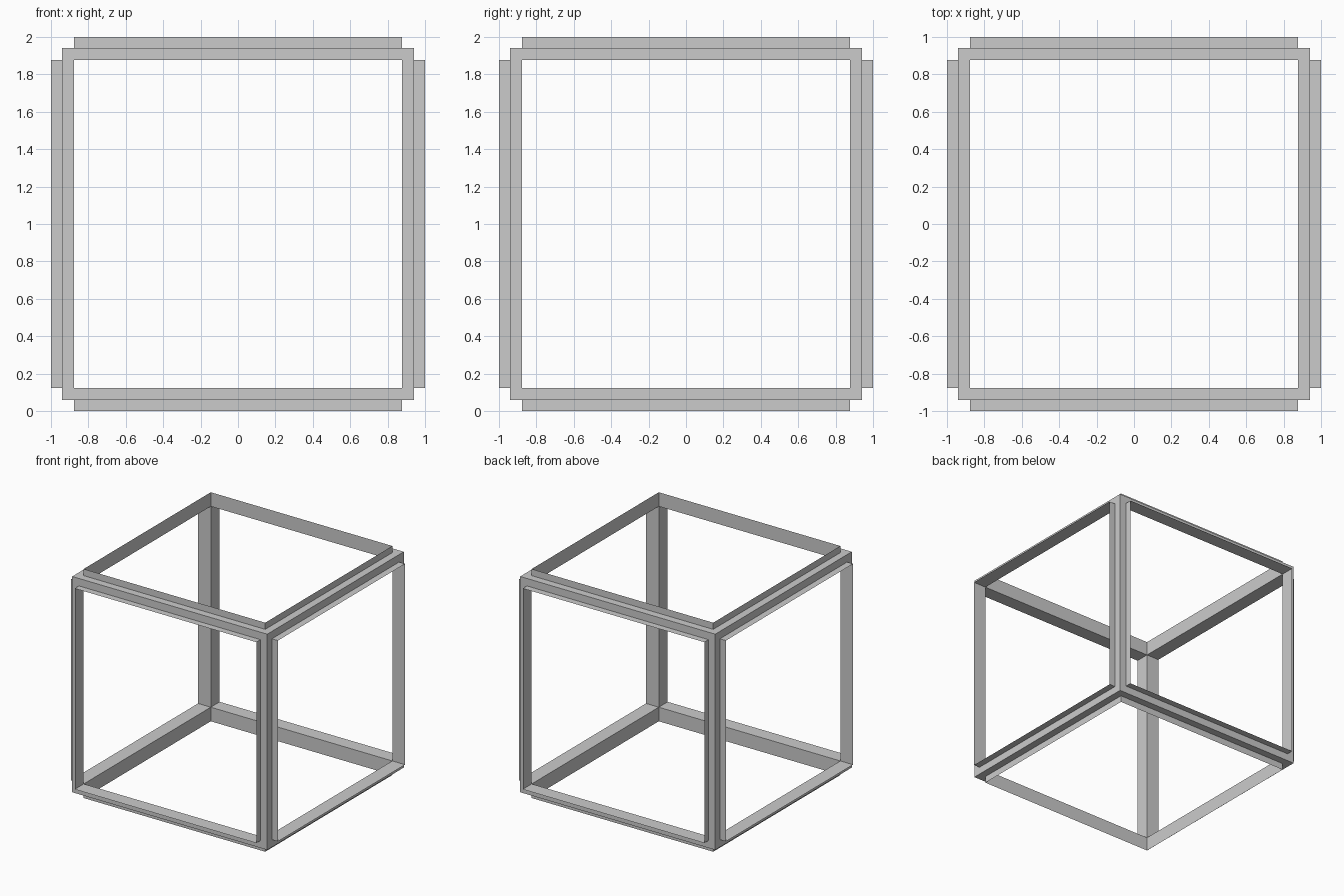
import bpy, bmesh
from mathutils import Vector

if "Cube" in bpy.data.objects:
    bpy.data.objects.remove(bpy.data.objects["Cube"])

INNER = 0.877   # half width of the openings
CORE = 0.942    # half width of the solid frame
OUTER = 1.0     # reach of the thin lips
CENTRE = Vector((0, 0, 1))


def square(axis, sign, half, level):
    """Four corners of a square lying across an axis at a given height."""
    pts = []
    for u, v in ((-1, -1), (1, -1), (1, 1), (-1, 1)):
        p = [0, 0, 0]
        p[axis] = sign * level
        p[(axis + 1) % 3] = u * half
        p[(axis + 2) % 3] = v * half
        pts.append(Vector(p) + CENTRE)
    return pts


def add_band(bm, lower, upper, flip):
    """Join two squares with four quads."""
    for i in range(4):
        j = (i + 1) % 4
        quad = [lower[i], lower[j], upper[j], upper[i]]
        if flip:
            quad.reverse()
        bm.faces.new([bm.verts.new(p) for p in quad])


def make_object(name, rings):
    """Repeat a chain of square rings on all six sides of the cube."""
    bm = bmesh.new()
    for axis in range(3):
        for sign in (-1, 1):
            for (h0, l0), (h1, l1) in zip(rings, rings[1:]):
                add_band(bm, square(axis, sign, h0, l0),
                         square(axis, sign, h1, l1), sign < 0)
    bmesh.ops.remove_doubles(bm, verts=bm.verts, dist=1e-5)
    mesh = bpy.data.meshes.new(name)
    bm.to_mesh(mesh)
    bm.free()
    obj = bpy.data.objects.new(name, mesh)
    bpy.context.collection.objects.link(obj)
    return obj


# Solid square-section cube frame: outer face, then wall into each opening
make_object("cube_frame", [(CORE, CORE), (INNER, CORE), (INNER, INNER)])

# Thin sheet lips standing out around each of the six openings
make_object("opening_lips", [(INNER, OUTER), (INNER, CORE)])
